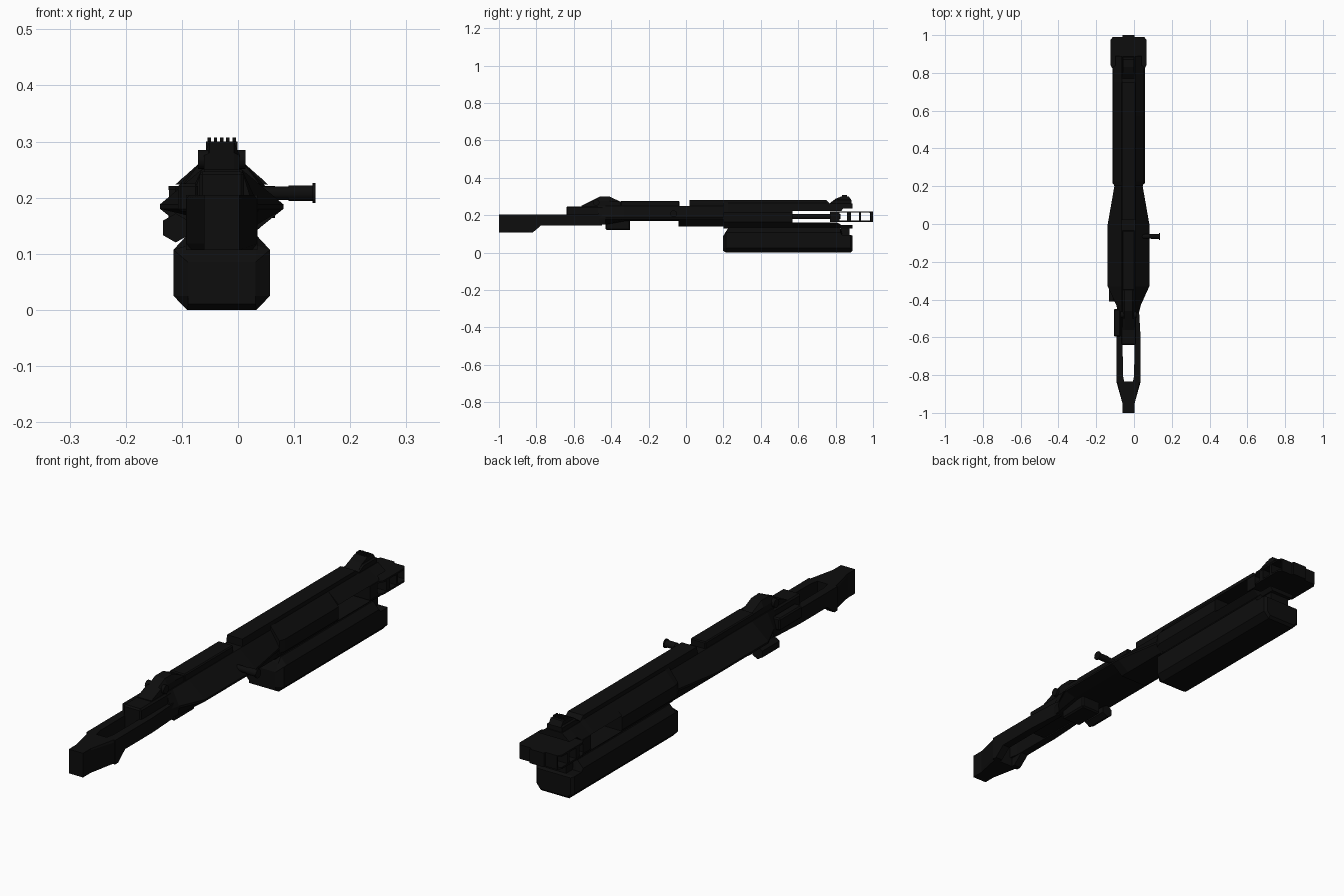
import bpy, bmesh
from math import pi
from mathutils import Matrix

cube = bpy.data.objects.get("Cube")
if cube:
    bpy.data.objects.remove(cube, do_unlink=True)

CX = -0.029  # centre plane of the body


def material(name, value):
    m = bpy.data.materials.new(name)
    m.use_nodes = True
    col = (value, value, value, 1)
    m.diffuse_color = col
    bsdf = m.node_tree.nodes["Principled BSDF"]
    bsdf.inputs["Base Color"].default_value = col
    bsdf.inputs["Roughness"].default_value = 0.7
    return m


BLACK = material("matte black", 0.004)


def finish(name, bm):
    bmesh.ops.remove_doubles(bm, verts=bm.verts, dist=1e-5)
    bmesh.ops.recalc_face_normals(bm, faces=bm.faces)
    me = bpy.data.meshes.new(name)
    bm.to_mesh(me)
    bm.free()
    me.materials.append(BLACK)
    ob = bpy.data.objects.new(name, me)
    bpy.context.collection.objects.link(ob)
    return ob


def loft(name, half, stations):
    """Mirrored (half width, z) section run along y; each station clips it to (y, width, low, high)."""
    bm = bmesh.new()
    section = half + [(-w, z) for w, z in reversed(half)]
    rings = []
    for y, wide, low, high in stations:
        rings.append([bm.verts.new((CX + max(-wide, min(wide, w)), y, max(low, min(high, z))))
                      for w, z in section])
    n = len(section)
    for a, b in zip(rings, rings[1:]):
        for i in range(n):
            j = (i + 1) % n
            bm.faces.new((a[i], a[j], b[j], b[i]))
    bm.faces.new(rings[0])
    bm.faces.new(rings[-1])
    return finish(name, bm)


def box(name, half, y0, y1, z0, z1, x=0.0, bevel=0.0):
    bm = bmesh.new()
    size = Matrix.Diagonal((2 * half, y1 - y0, z1 - z0, 1))
    place = Matrix.Translation((CX + x, (y0 + y1) / 2, (z0 + z1) / 2))
    bmesh.ops.create_cube(bm, size=1, matrix=place @ size)
    if bevel:
        bmesh.ops.bevel(bm, geom=bm.edges[:], offset=bevel, segments=1, affect='EDGES')
    return finish(name, bm)


def cylinder(name, radius, centre, length, axis, sides=16):
    bm = bmesh.new()
    turn = Matrix.Rotation(pi / 2, 4, 'Y' if axis == 'x' else 'X')
    bmesh.ops.create_cone(bm, cap_ends=True, segments=sides, radius1=radius, radius2=radius,
                          depth=length, matrix=Matrix.Translation(centre) @ turn)
    ob = finish(name, bm)
    if sides > 8:
        bpy.ops.object.select_all(action='DESELECT')
        ob.select_set(True)
        bpy.context.view_layer.objects.active = ob
        bpy.ops.object.shade_smooth_by_angle()
    return ob


def plan(name, outline, z0, z1):
    bm = bmesh.new()
    face = bm.faces.new([bm.verts.new((CX + x, y, z0)) for x, y in outline])
    up = bmesh.ops.extrude_face_region(bm, geom=[face])
    for v in up["geom"]:
        if isinstance(v, bmesh.types.BMVert):
            v.co.z = z1
    return finish(name, bm)


# Receiver: wide faceted body narrowing to both ends
body = [(0.06, 0.13), (0.11, 0.18), (0.11, 0.188), (0.036, 0.252)]
loft("receiver", body, [(-0.47, 0.055, 0.15, 0.25), (-0.43, 0.065, 0.15, 0.25),
                        (-0.33, 0.11, 0.168, 0.25), (-0.04, 0.11, 0.168, 0.25)])
loft("receiver_front", body, [(-0.04, 0.11, 0.14, 0.25), (0.0, 0.11, 0.14, 0.25),
                              (0.2, 0.075, 0.14, 0.25), (0.23, 0.075, 0.14, 0.25)])
box("receiver_rail", 0.034, -0.35, -0.035, 0.24, 0.277, bevel=0.004)
box("receiver_belly", 0.045, -0.43, -0.3, 0.12, 0.18, bevel=0.006)

# Shroud: full section at the rear, split by the side slot at the front
shroud = [(0.05, 0.13), (0.083, 0.165), (0.083, 0.215), (0.036, 0.265), (0.034, 0.28)]
loft("shroud_rear", shroud, [(0.02, 0.036, 0.2, 0.28), (0.2, 0.036, 0.2, 0.28)])
loft("shroud_middle", shroud, [(0.2, 0.075, 0.13, 0.28), (0.225, 0.083, 0.13, 0.28),
                               (0.57, 0.083, 0.13, 0.28)])
loft("shroud_upper", shroud, [(0.57, 0.083, 0.223, 0.28), (0.75, 0.083, 0.223, 0.28),
                              (0.77, 0.083, 0.223, 0.262), (0.83, 0.083, 0.223, 0.262),
                              (0.84, 0.07, 0.235, 0.262), (0.89, 0.07, 0.235, 0.262)])
loft("shroud_lower", shroud, [(0.57, 0.083, 0.1, 0.16), (0.81, 0.083, 0.1, 0.16),
                              (0.83, 0.06, 0.1, 0.148), (0.89, 0.06, 0.1, 0.148)])

# Forend: deep box with chamfered lower edges and ends
forend = [(0.062, 0.0), (0.086, 0.025), (0.086, 0.107), (0.06, 0.135)]
loft("forend", forend, [(0.197, 0.06, 0.01, 0.085), (0.215, 0.086, 0.0, 0.115), (0.23, 0.086, 0.0, 0.135),
                        (0.825, 0.086, 0.0, 0.135), (0.835, 0.086, 0.0, 0.095), (0.88, 0.086, 0.0, 0.095),
                        (0.89, 0.075, 0.01, 0.09)])
box("forend_cap", 0.045, 0.83, 0.875, 0.08, 0.14)

# Barrel and slotted muzzle
cylinder("barrel", 0.014, (CX, 0.69, 0.193), 0.27, 'y')
muzzle_plan = [(0.083, 0.82), (0.095, 0.84), (0.095, 0.975), (0.085, 0.988)]
muzzle_plan += [(-x, y) for x, y in reversed(muzzle_plan)]
for label, z0 in (("lower", 0.164), ("upper", 0.214)):
    plan("muzzle_plate_" + label, muzzle_plan, z0, z0 + 0.007)
for k, (y0, y1, w) in enumerate(((0.77, 0.82, 0.083), (0.861, 0.882, 0.094),
                                 (0.925, 0.936, 0.094), (0.985, 0.99, 0.085))):
    box(f"muzzle_bar_{k + 1}", w, y0, y1, 0.164, 0.221)
for label, z0 in (("lower", 0.164), ("upper", 0.212)):
    box("muzzle_lip_" + label, 0.032, 0.98, 1.0, z0, z0 + 0.009)
box("muzzle_face", 0.032, 0.99, 1.0, 0.166, 0.219)

# Front sight with a row of teeth
loft("front_sight", [(0.034, 0.255), (0.034, 0.28), (0.028, 0.285), (0.028, 0.3)],
     [(0.77, 0.034, 0.25, 0.265), (0.8, 0.034, 0.25, 0.288), (0.83, 0.034, 0.25, 0.3),
      (0.87, 0.034, 0.25, 0.3), (0.885, 0.034, 0.25, 0.28)])
for k in range(5):
    box(f"front_sight_tooth_{k + 1}", 0.003, 0.835, 0.86, 0.295, 0.307, x=(k - 2) * 0.011)

# Rear sight and receiver tail
box("receiver_tail", 0.04, -0.64, -0.44, 0.15, 0.247, bevel=0.006)
loft("rear_sight", [(0.032, 0.23), (0.032, 0.275), (0.022, 0.3)],
     [(-0.56, 0.032, 0.23, 0.25), (-0.5, 0.032, 0.23, 0.28), (-0.46, 0.032, 0.23, 0.3),
      (-0.41, 0.032, 0.23, 0.3), (-0.35, 0.032, 0.23, 0.272)])
cylinder("rear_sight_drum", 0.017, (CX, -0.48, 0.268), 0.085, 'x')
box("tail_side_block", 0.018, -0.595, -0.45, 0.175, 0.225, x=-0.06, bevel=0.005)

# Open stock: two rails meeting in a tapered butt
for side, label in ((1, "left"), (-1, "right")):
    rail = [(0.032, -0.45), (0.055, -0.45), (0.064, -0.6), (0.064, -0.84), (0.022, -0.84), (0.03, -0.8)]
    plan("stock_rail_" + label, [(side * x, y) for x, y in rail], 0.145, 0.205)
loft("stock_butt", [(0.055, 0.107), (0.065, 0.118), (0.065, 0.198), (0.058, 0.205)],
     [(-1.0, 0.032, 0.107, 0.205), (-0.95, 0.032, 0.107, 0.205), (-0.835, 0.064, 0.107, 0.205)])
for side, label in ((1, "left"), (-1, "right")):
    heel = loft("stock_heel_" + label, [(0.016, 0.107), (0.016, 0.16)],
                [(-0.84, 0.016, 0.107, 0.16), (-0.82, 0.016, 0.107, 0.16), (-0.775, 0.016, 0.145, 0.16)])
    heel.location.x = side * 0.048

# Charging handle on the left, hex knob on the right
cylinder("charging_handle_shaft", 0.012, (0.07, -0.066, 0.208), 0.08, 'x')
cylinder("charging_handle_grip", 0.014, (0.112, -0.066, 0.208), 0.044, 'x')
cylinder("charging_handle_end", 0.018, (0.1355, -0.066, 0.208), 0.005, 'x')
cylinder("side_knob", 0.026, (-0.111, -0.355, 0.146), 0.11, 'y', 6)
